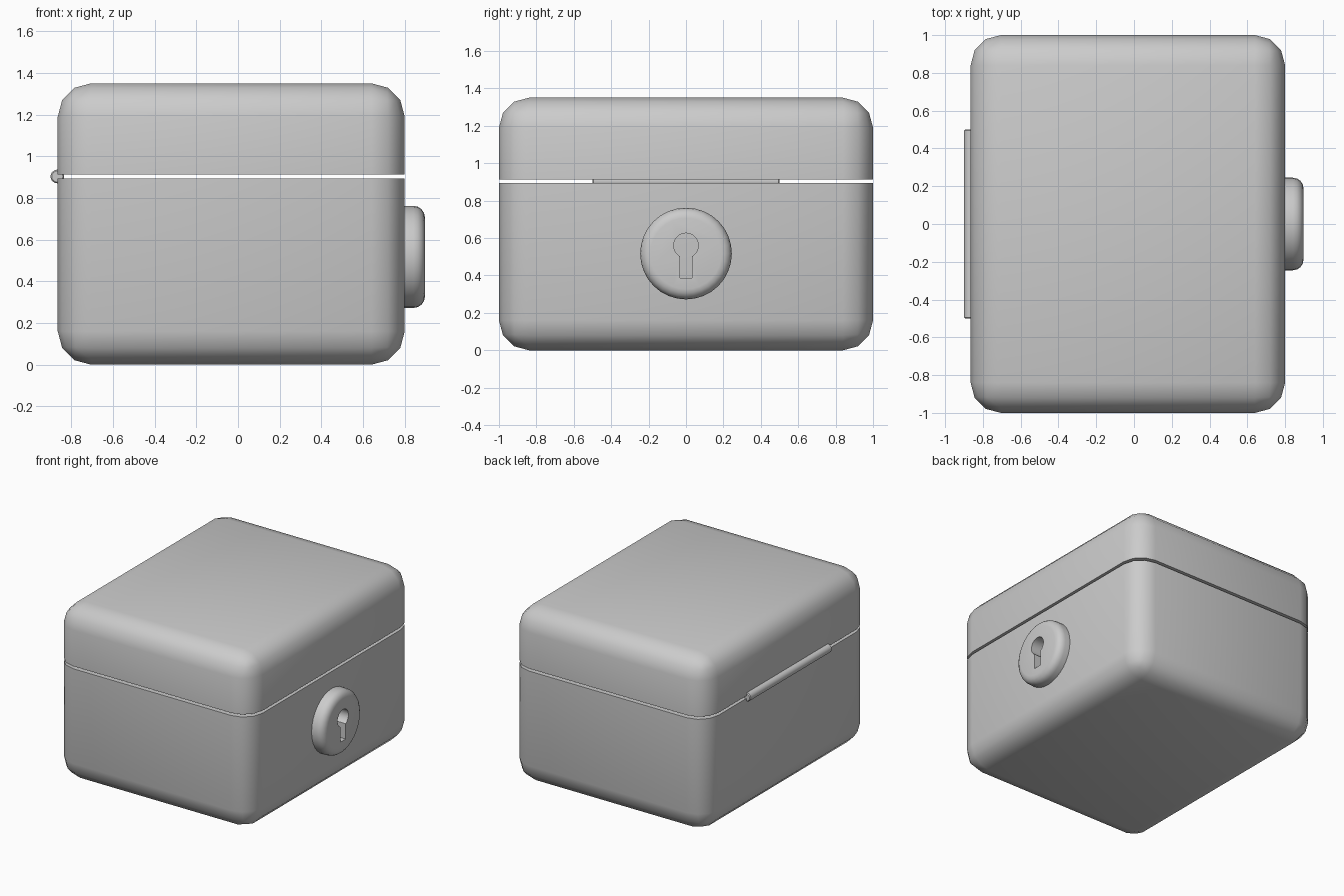
import bpy, bmesh, math
from mathutils import Vector, Matrix

if "Cube" in bpy.data.objects:
    bpy.data.objects.remove(bpy.data.objects["Cube"])

SEAM, GAP = 0.903, 0.010


def finish(obj, angle=40):
    # bake modifiers, then smooth with sharp rims
    bpy.ops.object.select_all(action='DESELECT')
    bpy.context.view_layer.objects.active = obj
    obj.select_set(True)
    for m in list(obj.modifiers):
        bpy.ops.object.modifier_apply(modifier=m.name)
    bpy.ops.object.shade_smooth_by_angle(angle=math.radians(angle))


def to_object(bm, name):
    bmesh.ops.recalc_face_normals(bm, faces=bm.faces)
    me = bpy.data.meshes.new(name)
    bm.to_mesh(me)
    bm.free()
    obj = bpy.data.objects.new(name, me)
    bpy.context.collection.objects.link(obj)
    return obj


def half_shell(name, cut_z, keep_top):
    # rounded box cut open at the seam, with thick walls
    lo, hi = Vector((-0.865, -1, 0)), Vector((0.80, 1, 1.35))
    bm = bmesh.new()
    bmesh.ops.create_cube(bm, size=1, matrix=Matrix.Translation((lo + hi) / 2)
                          @ Matrix.Diagonal((*(hi - lo), 1)))
    bmesh.ops.bevel(bm, geom=bm.edges[:], offset=0.16, segments=3, profile=0.5,
                    affect='EDGES')
    bmesh.ops.bisect_plane(bm, geom=bm.verts[:] + bm.edges[:] + bm.faces[:],
                           plane_co=(0, 0, cut_z), plane_no=(0, 0, 1),
                           clear_inner=keep_top, clear_outer=not keep_top)
    obj = to_object(bm, name)
    # an open shell: make sure the walls face outward
    if sum(p.normal.dot(p.center - Vector((0, 0, cut_z))) for p in obj.data.polygons) < 0:
        obj.data.flip_normals()
    wall = obj.modifiers.new("wall", 'SOLIDIFY')
    wall.thickness, wall.offset = 0.05, -1
    wall.use_even_offset = True
    finish(obj)
    return obj


def rod(name, radius, a, b, sides, bevel=0, segments=1, both=False):
    # cylinder from a to b, rim rounded at b or at both ends
    a, b = Vector(a), Vector(b)
    d = b - a
    bm = bmesh.new()
    bmesh.ops.create_cone(bm, cap_ends=True, segments=sides, radius1=radius,
                          radius2=radius, depth=d.length)
    if bevel:
        rims = [e for e in bm.edges if abs(e.verts[0].co.z - e.verts[1].co.z) < 1e-5
                and (both or e.verts[0].co.z > 0)]
        bmesh.ops.bevel(bm, geom=rims, offset=bevel, segments=segments,
                        profile=0.5, affect='EDGES')
    rot = Vector((0, 0, 1)).rotation_difference(d).to_matrix().to_4x4()
    bm.transform(Matrix.Translation((a + b) / 2) @ rot)
    return to_object(bm, name)


# Box base and lid
half_shell("base", SEAM - GAP, False)
half_shell("lid", SEAM + GAP, True)

# Hinge pin in the seam on the back
finish(rod("hinge", 0.033, (-0.867, -0.5, SEAM), (-0.867, 0.5, SEAM), 16,
           0.006, 1, True))

# Round lock plate
lock = rod("lock_plate", 0.245, (0.79, 0, 0.517), (0.897, 0, 0.517), 32, 0.055, 4)

# Keyhole cutters: slot and round hole
bm = bmesh.new()
bmesh.ops.create_cube(bm, size=1, matrix=Matrix.Translation((0.90, 0, 0.4725))
                      @ Matrix.Diagonal((0.2, 0.066, 0.175, 1)))
slot = to_object(bm, "keyhole_slot_cutter")
hole = rod("keyhole_round_cutter", 0.066, (0.80, 0, 0.56), (1.0, 0, 0.56), 32)
for cutter in (slot, hole):
    cut = lock.modifiers.new(cutter.name, 'BOOLEAN')
    cut.operation, cut.solver, cut.object = 'DIFFERENCE', 'EXACT', cutter
finish(lock)
for cutter in (slot, hole):
    bpy.data.objects.remove(cutter)
